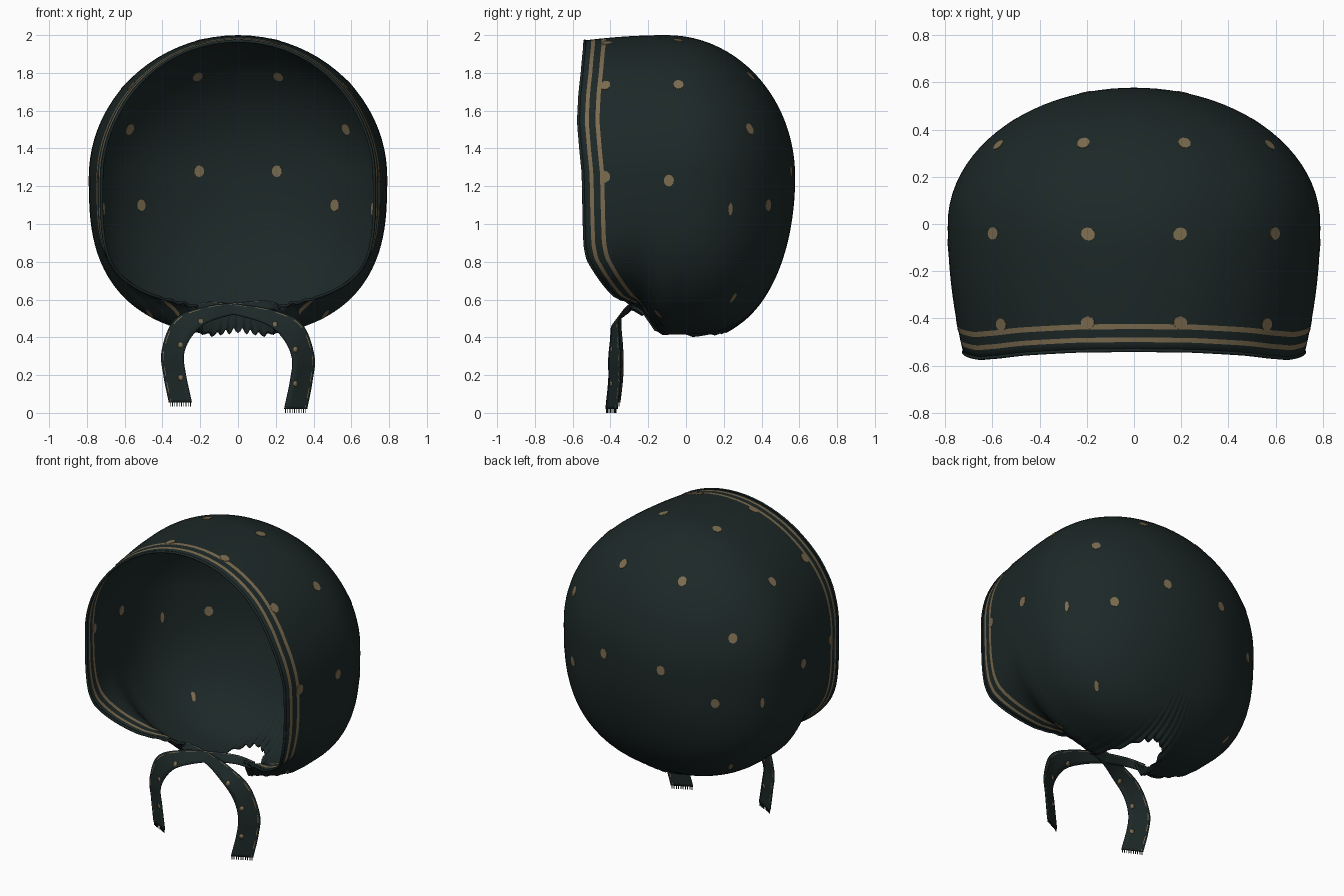
import bpy, bmesh, math
from mathutils import Vector, Matrix
from mathutils.bvhtree import BVHTree

cube = bpy.data.objects.get("Cube")
if cube:
    bpy.data.objects.remove(cube)


def material(name, rgb):
    m = bpy.data.materials.new(name)
    m.use_nodes = True
    m.diffuse_color = (*rgb, 1)
    bsdf = m.node_tree.nodes["Principled BSDF"]
    bsdf.inputs["Base Color"].default_value = (*rgb, 1)
    bsdf.inputs["Roughness"].default_value = 0.9
    return m


CLOTH = material("dark green cloth", (0.012, 0.021, 0.0205))
GOLD = material("dull gold print", (0.2, 0.148, 0.079))


def add_object(name, bm, mats, thickness=0):
    mesh = bpy.data.meshes.new(name)
    for f in bm.faces:
        f.smooth = True
    bm.to_mesh(mesh)
    ob = bpy.data.objects.new(name, mesh)
    bpy.context.collection.objects.link(ob)
    for m in mats:
        mesh.materials.append(m)
    if thickness:
        mod = ob.modifiers.new("cloth thickness", 'SOLIDIFY')
        mod.thickness = thickness
        mod.offset = 0
    return ob


def add_grid(bm, rows, is_gold):
    verts = [[bm.verts.new(p) for p in row] for row in rows]
    for i in range(len(rows) - 1):
        for k in range(len(rows[0]) - 1):
            f = bm.faces.new((verts[i][k], verts[i + 1][k],
                              verts[i + 1][k + 1], verts[i][k + 1]))
            f.material_index = int(is_gold(i, k))


# Hood surface: rings along y, angle measured in degrees up from the bottom
BACK, MID = 0.575, 1.25
EDGE = [(0, 0.21), (5, 0.16), (9, 0), (11, -0.12), (12.5, -0.24), (30, -0.38),
        (64, -0.52), (72, -0.535), (90, -0.543), (102, -0.558), (114, -0.57),
        (127, -0.563), (140, -0.55), (160, -0.538), (180, -0.535)]


def edge_y(deg):
    for (a, p), (b, q) in zip(EDGE, EDGE[1:]):
        if deg <= b:
            return p + (q - p) * (deg - a) / (b - a)
    return EDGE[-1][1]


def dome(y, start, power):
    t = min(1, max(0, (y - start) / (BACK - start)))
    return math.sqrt(max(0, 1 - t ** power))


def hood_point(deg, y, pleat=0):
    s, c = math.sin(math.radians(deg)), math.cos(math.radians(deg))
    front = (min(y, 0) / 0.55) ** 2
    width = 0.787 * dome(y, 0, 2) - 0.067 * front
    s = max(s, 0)
    if c <= 0:
        top = 0.747 * dome(y, -0.1, 2) - 0.03 * (min(y + 0.1, 0) / 0.45) ** 2
        return Vector((width * s, y, MID - top * c))
    # Lower half is squarer, most of all near the face
    k = min(1, max(0, (-0.12 - y) / 0.15))
    low = 0.84 * dome(y, 0, 2.6) - 0.14 * k * k * (3 - 2 * k) - 0.03 * front
    return Vector((width * s ** (0.9 - 0.3 * front) * (1 + pleat), y,
                   MID - low * c ** (0.7 - 0.2 * front) * (1 + pleat)))


N, RINGS = 90, 30
BANDS = [0, 0.035, 0.055, 0.09, 0.112]
rows, degrees = [], []
for i in range(-N, N + 1):
    u = abs(i) / N
    deg = 180 * (0.25 * u + 0.75 * u ** 3)
    y0 = edge_y(deg)
    ys = [y0 + b for b in BANDS]
    ys += [ys[-1] + (BACK - ys[-1]) * (1 - (1 - r / RINGS) ** 2) for r in range(1, RINGS + 1)]
    row = []
    for y in ys:
        # Gathers fade away from the neck opening
        fade = math.exp(-(y - y0) / 0.12) * max(0, 1 - deg / 30) * min(1, (BACK - y) * 5)
        p = hood_point(deg, y, 0.02 * math.cos(math.tau * abs(i) / 5) * fade)
        p.x *= 1 if i >= 0 else -1
        row.append(p)
    rows.append(row)
    degrees.append(deg)

bm = bmesh.new()
add_grid(bm, rows, lambda i, k: k in (1, 3) and degrees[i] > 20)
bmesh.ops.remove_doubles(bm, verts=bm.verts, dist=0.0004)
bmesh.ops.recalc_face_normals(bm, faces=bm.faces)
surface = BVHTree.FromBMesh(bm)
add_object("hood", bm, [CLOTH, GOLD], 0.006)

# Rolled hem round the face opening
for side, name in ((1, "left_hem"), (-1, "right_hem")):
    path = [r[0] for r, d in zip(rows[N:], degrees[N:]) if d > 11]
    curve = bpy.data.curves.new(name, 'CURVE')
    curve.dimensions = '3D'
    curve.bevel_depth = 0.008
    curve.bevel_resolution = 2
    spline = curve.splines.new('POLY')
    spline.points.add(len(path) - 1)
    for point, p in zip(spline.points, path):
        point.co = (p.x * side, p.y, p.z, 1)
    curve.materials.append(CLOTH)
    bpy.context.collection.objects.link(bpy.data.objects.new(name, curve))


# Printed dots, thin discs showing on both faces of the cloth
def add_disc(bm, where, normal, radius, stretch=1.15):
    mat = Matrix.Translation(where) @ normal.to_track_quat('Z', 'Y').to_matrix().to_4x4()
    mat = mat @ Matrix.Diagonal((radius, radius * stretch, 1, 1))
    bmesh.ops.create_cone(bm, cap_ends=True, segments=12, radius1=1, radius2=1,
                          depth=0.0096, matrix=mat)


DOTS = [(0.21, 0.57, 1.28), (0.22, 0.36, 1.8), (0.57, 0.33, 1.5), (0.5, 0.41, 1.1),
        (0.6, -0.04, 1.74), (0.78, -0.09, 1.23), (0.2, -0.04, 2),
        (0.2, -0.42, 1.97), (0.58, -0.43, 1.75), (0.76, -0.43, 1.25)]
# Dots pinched into streaks by the gathers
STREAKS = [(0.71, 0.23, 1.08), (0.5, 0.25, 0.61), (0.45, -0.13, 0.55)]
bm = bmesh.new()
for x, y, z in DOTS + STREAKS:
    for side in (1, -1):
        loc, normal, _, _ = surface.find_nearest(Vector((x * side, y, z)))
        if (x, y, z) in STREAKS:
            add_disc(bm, loc, normal, 0.013, 2.6)
        else:
            add_disc(bm, loc, normal, 0.027)
dots = add_object("hood_dots", bm, [GOLD])
for f in dots.data.polygons:
    f.use_smooth = False

# Ties: centre line and half-width vector for each station
TIE = [((-0.25, -0.2, 0.53), (0, 0.02, 0.015)),
       ((-0.17, -0.26, 0.57), (0, 0.02, 0.02)),
       ((0, -0.29, 0.555), (0, 0.02, 0.028)),
       ((0.17, -0.345, 0.52), (0.01, 0.03, 0.04)),
       ((0.29, -0.365, 0.45), (0.045, 0.02, 0.045)),
       ((0.345, -0.365, 0.32), (0.058, 0.03, 0.01)),
       ((0.335, -0.365, 0.2), (0.058, 0.03, -0.004)),
       ((0.305, -0.38, 0.055), (0.06, 0.03, 0))]


def smooth_path(points, steps):
    pts = [Vector(p) for p in points]
    pts = [2 * pts[0] - pts[1]] + pts + [2 * pts[-1] - pts[-2]]
    out = []
    for a, b, c, d in zip(pts, pts[1:], pts[2:], pts[3:]):
        for s in range(steps):
            t = s / steps
            out.append(b + 0.5 * t * (c - a + t * (2 * a - 5 * b + 4 * c - d
                                                   + t * (3 * (b - c) + d - a))))
    return out + [pts[-2]]


centres = smooth_path([p for p, w in TIE], 8)
widths = smooth_path([w for p, w in TIE], 8)
ACROSS = [-1, -0.5, 0, 0.5, 0.76, 0.83, 1]
for side, drop, name in ((1, 0.035, "left_tie"), (-1, 0, "right_tie")):
    def place(p, t):
        return Vector((p.x * side, p.y - (0.014 if side > 0 else 0), p.z - drop * t))

    last = len(centres) - 1
    rows = [[place(c + w * a, i / last) for a in ACROSS]
            for i, (c, w) in enumerate(zip(centres, widths))]
    bm = bmesh.new()
    add_grid(bm, rows, lambda i, k: k == 4 and i % 5 < 3)
    bmesh.ops.recalc_face_normals(bm, faces=bm.faces)
    add_object(name, bm, [CLOTH, GOLD], 0.007)

    # Small printed dots on the tie
    bm = bmesh.new()
    for i in (26, 37, 49):
        along = rows[i + 1][2] - rows[i - 1][2]
        normal = along.cross(rows[i][6] - rows[i][0]).normalized()
        add_disc(bm, rows[i][1], normal, 0.014)
    add_object(name + "_dots", bm, [GOLD])

    # Frayed threads at the cut end
    bm = bmesh.new()
    for j in range(10):
        p = rows[-1][0].lerp(rows[-1][-1], (j + 0.5) / 10)
        bmesh.ops.create_cube(bm, size=1, matrix=Matrix.Translation(p - Vector((0, 0, 0.01)))
                              @ Matrix.Diagonal((0.004, 0.004, 0.02, 1)))
    add_object(name + "_fringe", bm, [CLOTH])
